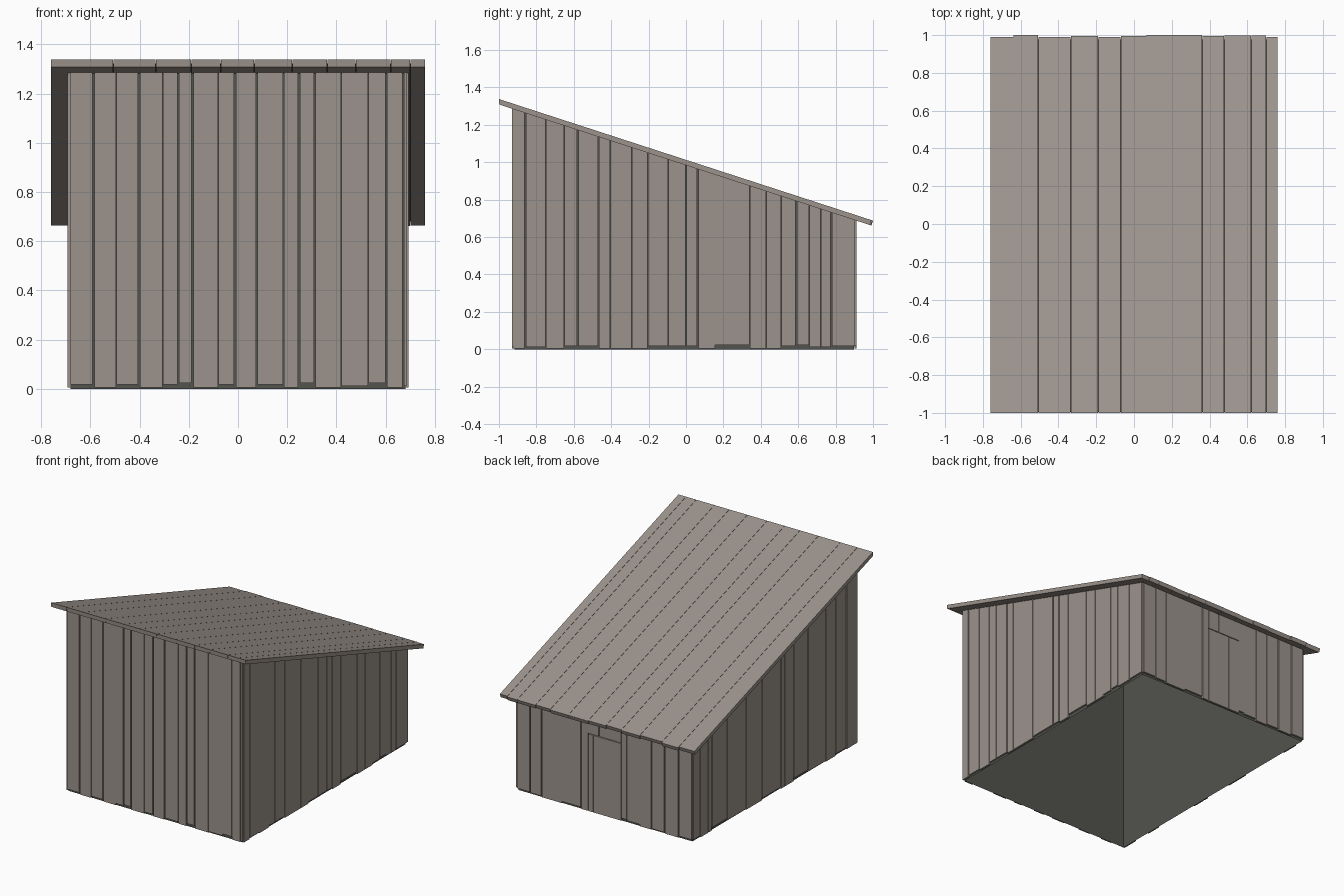
import bpy, bmesh

if "Cube" in bpy.data.objects:
    bpy.data.objects.remove(bpy.data.objects["Cube"], do_unlink=True)


def material(name, rgb):
    m = bpy.data.materials.new(name)
    m.use_nodes = True
    m.diffuse_color = (*rgb, 1)
    m.node_tree.nodes["Principled BSDF"].inputs["Base Color"].default_value = (*rgb, 1)
    return m


WOOD = material("weathered_wood", (0.335, 0.295, 0.265))
DARK = material("dark_lining", (0.085, 0.087, 0.075))

HALF_X, FRONT, BACK = 0.693, -0.93, 0.912   # outer faces of the cladding
THICK = 0.012
SLOPE, ROOF_THICK = 0.325, 0.029
LIFTS = {"a": 0.005, "b": 0.012, "c": 0.017, "d": 0.024}   # uneven board feet


def under_roof(y):
    return 0.984 - SLOPE * y


def finish(name, bm, mat):
    bmesh.ops.recalc_face_normals(bm, faces=bm.faces)
    mesh = bpy.data.meshes.new(name)
    bm.to_mesh(mesh)
    bm.free()
    mesh.materials.append(mat)
    obj = bpy.data.objects.new(name, mesh)
    bpy.context.collection.objects.link(obj)


def prism(bm, near, far):
    """Solid between two matching outlines."""
    a = [bm.verts.new(p) for p in near]
    b = [bm.verts.new(p) for p in far]
    bm.faces.new(a)
    bm.faces.new(b[::-1])
    for i in range(len(a)):
        j = (i + 1) % len(a)
        bm.faces.new((a[i], b[i], b[j], a[j]))


def boards(bm, place, edges, top, feet="a", low=0, tight=()):
    """Upright boards between successive edges; place maps (u, depth, z) to space."""
    for k, (u0, u1) in enumerate(zip(edges, edges[1:])):
        u0 += 0.0012 if u0 in tight else 0.0035
        u1 -= 0.0012 if u1 in tight else 0.0035
        z0 = low + LIFTS[feet[k % len(feet)]]
        outline = [(u0, z0), (u1, z0), (u1, top(u1)), (u0, top(u0))]
        prism(bm, [place(u, 0, z) for u, z in outline],
              [place(u, THICK, z) for u, z in outline])


# Front wall
bm = bmesh.new()
boards(bm, lambda u, d, z: (u, FRONT + d, z),
       [-0.685, -0.587, -0.495, -0.402, -0.305, -0.243, -0.185, -0.08, -0.012, 0.076,
        0.185, 0.248, 0.312, 0.42, 0.53, 0.602, 0.672, 0.69],
       lambda u: under_roof(FRONT), feet="cacacdacacadabdab",
       tight=(-0.495, -0.305, -0.08, 0.185, 0.42, 0.53))
finish("front_wall_boards", bm, WOOD)

# Side walls, cut to the roof slope
side_walls = {
    1: ("left_wall_boards", "abacc" "aaacccadaacdbbc",
        [-0.925, -0.86, -0.75, -0.65, -0.578, -0.468, -0.405, -0.29, -0.205, -0.095, 0.0,
         0.062, 0.155, 0.34, 0.43, 0.51, 0.59, 0.66, 0.72, 0.776, 0.907]),
    -1: ("right_wall_boards", "acabda",
         [-0.925, -0.8, -0.68, -0.57, -0.37, -0.21, -0.11, -0.07, 0.14, 0.32, 0.53,
          0.7, 0.74, 0.83, 0.907]),
}
for side, (name, feet, edges) in side_walls.items():
    bm = bmesh.new()
    boards(bm, lambda u, d, z: (side * (HALF_X - d), u, z), edges, under_roof, feet,
           tight=(-0.75, -0.65, -0.405, -0.29, -0.205, -0.095, 0.155, 0.34, 0.43, 0.51,
                  0.66, 0.72))
    finish(name, bm, WOOD)

# Back wall around the door opening
DOOR_L, DOOR_R, DOOR_TOP = -0.132, 0.126, 0.548


def back(u, d, z):
    return (u, BACK - d, z)


def back_top(u):
    return under_roof(BACK)


bm = bmesh.new()
boards(bm, back, [-0.685, -0.58, -0.47, -0.37, -0.28, -0.175, DOOR_L], back_top, "cabacd",
       tight=(-0.28, -0.175, DOOR_L))
boards(bm, back, [DOOR_R, 0.18, 0.33, 0.49, 0.58, 0.685], back_top, "acabc",
       tight=(0.33, DOOR_R))
boards(bm, back, [DOOR_L, 0.04, DOOR_R], back_top, low=DOOR_TOP, tight=(DOOR_L, DOOR_R))
finish("back_wall_boards", bm, WOOD)

# Door
bm = bmesh.new()
boards(bm, back, [DOOR_L, -0.045, 0.085, DOOR_R], lambda u: DOOR_TOP,
       tight=(DOOR_L, -0.045, 0.085))
finish("door", bm, WOOD)

# Dark wall lining just inside the boards, open below and above
bm = bmesh.new()
inset = THICK + 0.001
x, y0, y1 = HALF_X - inset, FRONT + inset, BACK - inset
corners = [(-x, y0), (x, y0), (x, y1), (-x, y1)]
low = [bm.verts.new((*c, 0)) for c in corners]
high = [bm.verts.new((*c, under_roof(c[1]))) for c in corners]
for i in range(4):
    j = (i + 1) % 4
    bm.faces.new((low[i], low[j], high[j], high[i]))
finish("wall_lining", bm, DARK)

# Sloping roof boards with slightly uneven lower ends
bm = bmesh.new()
roof_edges = [-0.76, -0.638, -0.507, -0.334, -0.19, -0.07, 0.066, 0.22, 0.362, 0.478,
              0.62, 0.70, 0.76]
ends = [0.991, 1, 0.99, 0.996, 0.99, 0.996, 1, 1, 0.994, 0.998, 0.998, 0.991]
for x0, x1, end in zip(roof_edges, roof_edges[1:], ends):
    profile = [(-0.998, under_roof(-0.998)), (end - 0.009, under_roof(end - 0.009)),
               (end, under_roof(end) + ROOF_THICK), (-1, under_roof(-1) + ROOF_THICK)]
    prism(bm, [(x0 + 0.0009, y, z) for y, z in profile],
          [(x1 - 0.0009, y, z) for y, z in profile])
finish("roof_boards", bm, WOOD)

# Dark sheet closing the joints between roof boards
bm = bmesh.new()
sheet = [(-0.755, -0.995), (0.755, -0.995), (0.755, 0.978), (-0.755, 0.978)]
bm.faces.new([bm.verts.new((px, py, under_roof(py) + 0.015)) for px, py in sheet])
finish("roof_lining", bm, DARK)
